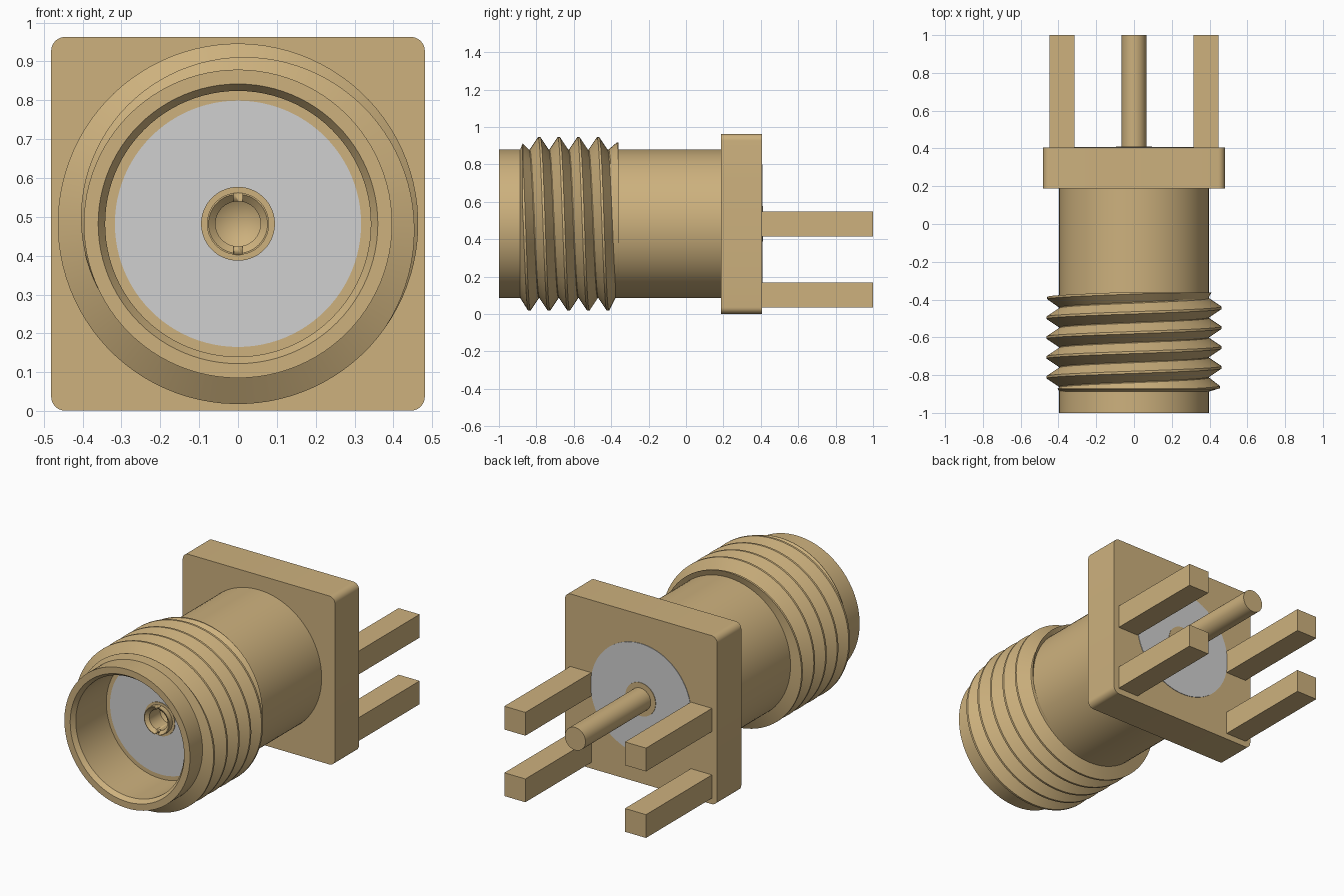
import bpy, bmesh, math
from mathutils import Vector

if "Cube" in bpy.data.objects:
    bpy.data.objects.remove(bpy.data.objects["Cube"], do_unlink=True)

AXIS_Z = 0.482   # height of the connector axis
SEGS = 96


def material(name, rgb):
    m = bpy.data.materials.new(name)
    m.use_nodes = True
    col = (*rgb, 1.0)
    m.diffuse_color = col
    m.node_tree.nodes["Principled BSDF"].inputs["Base Color"].default_value = col
    return m


GOLD = material("gold plating", (0.61, 0.44, 0.207))
GREY = material("grey insulator", (0.63, 0.63, 0.63))


def finish(bm, name, mat):
    bmesh.ops.remove_doubles(bm, verts=bm.verts, dist=1e-5)
    bmesh.ops.recalc_face_normals(bm, faces=bm.faces)
    me = bpy.data.meshes.new(name)
    bm.to_mesh(me)
    bm.free()
    me.materials.append(mat)
    ob = bpy.data.objects.new(name, me)
    bpy.context.collection.objects.link(ob)
    bpy.ops.object.select_all(action='DESELECT')
    ob.select_set(True)
    bpy.context.view_layer.objects.active = ob
    bpy.ops.object.shade_smooth_by_angle(angle=math.radians(25))
    return ob


def polar(r, y, turn):
    a = 2 * math.pi * turn
    return Vector((r * math.sin(a), y, AXIS_Z + r * math.cos(a)))


def lathe(name, profile, mat, closed=True):
    """Spin an (r, y) profile about the connector axis."""
    bm = bmesh.new()
    vs = [bm.verts.new(polar(r, y, 0)) for r, y in profile]
    n = len(vs)
    edges = [bm.edges.new((vs[i], vs[(i + 1) % n])) for i in range(n if closed else n - 1)]
    bmesh.ops.spin(bm, geom=vs + edges, cent=(0, 0, AXIS_Z), axis=(0, 1, 0),
                   angle=2 * math.pi, steps=SEGS, use_merge=True)
    return finish(bm, name, mat)


def box(name, lo, hi, mat, corner=0.0):
    """Box between two corners, with optional rounding of the edges along y."""
    bm = bmesh.new()
    bmesh.ops.create_cube(bm, size=1)
    for v in bm.verts:
        v.co = Vector([(l + h) / 2 + c * (h - l) for l, h, c in zip(lo, hi, v.co)])
    if corner:
        along = [e for e in bm.edges if abs(e.verts[0].co.y - e.verts[1].co.y) > 1e-4]
        bmesh.ops.bevel(bm, geom=along, offset=corner, segments=8, profile=0.5, affect='EDGES')
    return finish(bm, name, mat)


# Barrel with chamfered mouth and stepped bore
lathe("barrel", [(0.397, -1.0), (0.397, 0.2), (0.31, 0.2), (0.31, -0.70),
                 (0.342, -0.70), (0.342, -0.975), (0.36, -1.0)], GOLD)

# Square mounting flange with rounded corners
box("flange", (-0.481, 0.188, 0.001), (0.481, 0.405, 0.963), GOLD, 0.036)


# Screw thread: four-point tooth section swept along a helix, fading at both ends
def thread():
    pitch, root, crest = 0.105, 0.394, 0.464
    t0, t1, fade = -4.35, 1.4, 0.7
    steps = int((t1 - t0) * SEGS)
    bm = bmesh.new()
    prev = None
    for i in range(steps + 1):
        t = t0 + (t1 - t0) * i / steps
        f = max(0.0, min(1.0, (t - t0) / fade, (t1 - t) / fade))
        yc = -0.47 + pitch * t
        top = root + (crest - root) * f
        section = []
        for r, dy, inset in ((root, -pitch / 2, 0.0), (top, -0.006, 0.014),
                             (top, 0.006, 0.016), (root, pitch / 2, 0.002)):
            y = min(max(yc + dy, -0.888 + inset), -0.360 - (0.018 - inset))
            section.append(bm.verts.new(polar(r, y, t)))
        if prev:
            for j in range(4):
                k = (j + 1) % 4
                bm.faces.new((prev[j], prev[k], section[k], section[j]))
        prev = section
    return finish(bm, "screw_thread", GOLD)


thread()

# Insulator running through barrel and flange
lathe("insulator", [(0.317, -0.702), (0.317, 0.408), (0.085, 0.408), (0.085, -0.702)], GREY)

# Centre socket: collar, protruding tube and conical hole bottom
socket = lathe("centre_socket", [(0, -0.50), (0.095, -0.50), (0.095, -0.706), (0.080, -0.706),
                                 (0.080, -0.735), (0.076, -0.735), (0.058, -0.718),
                                 (0.058, -0.62), (0, -0.585)], GOLD, closed=False)

# Slots through the top and bottom of the tube
cutter = box("slot_cutter", (-0.011, -0.76, AXIS_Z - 0.12), (0.011, -0.708, AXIS_Z + 0.12), GOLD)
cutter.hide_render = True
cut = socket.modifiers.new("slots", 'BOOLEAN')
cut.operation = 'DIFFERENCE'
cut.solver = 'EXACT'
cut.object = cutter
bpy.context.view_layer.objects.active = socket
bpy.ops.object.modifier_apply(modifier=cut.name)
bpy.data.objects.remove(cutter, do_unlink=True)

# Rear centre pin with its collar
lathe("centre_pin", [(0, 0.30), (0.095, 0.30), (0.095, 0.411), (0.065, 0.411),
                     (0.065, 1.0), (0, 1.0)], GOLD, closed=False)

# Four square legs
for side, sx in (("left", 1), ("right", -1)):
    for level, z in (("lower", 0.102), ("upper", AXIS_Z)):
        x, h = sx * 0.381, 0.0665
        box(f"{level}_{side}_leg", (x - h, 0.39, z - h), (x + h, 1.0, z + h), GOLD)
